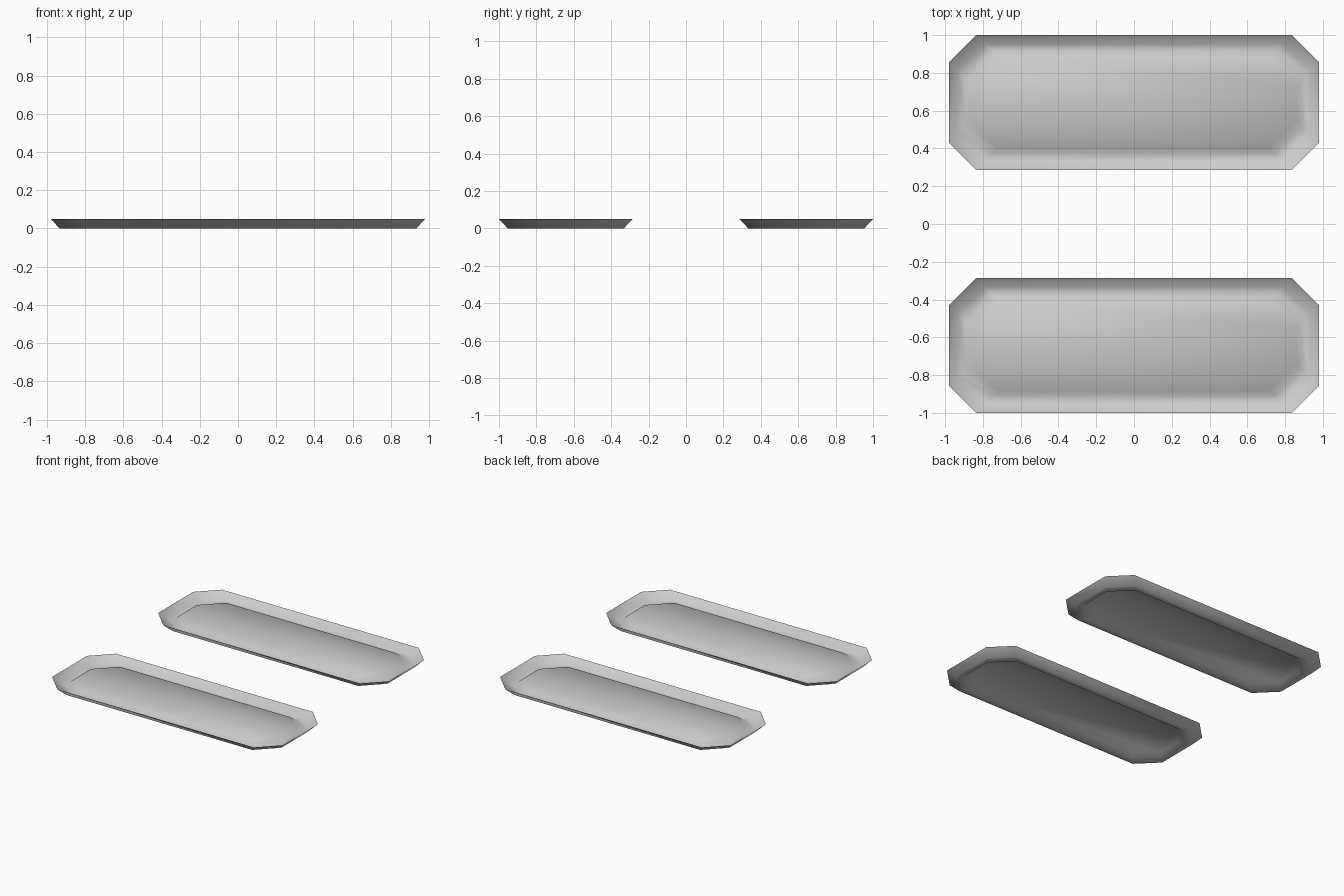
import bpy
import bmesh

cube = bpy.data.objects.get("Cube")
if cube:
    bpy.data.objects.remove(cube, do_unlink=True)

# Plain light grey material
grey = bpy.data.materials.new("light grey")
grey.use_nodes = True
colour = (0.6, 0.6, 0.6, 1)
grey.diffuse_color = colour
grey.node_tree.nodes["Principled BSDF"].inputs["Base Color"].default_value = colour

CUT = 0.145  # corner cut shared by every ring


def octagon(bm, hx, hy, z):
    """Ring of vertices for a rectangle with cut corners."""
    cx, cy = hx - CUT, hy - CUT
    quarter = [(hx, -cy), (hx, cy), (cx, hy), (-cx, hy)]
    outline = quarter + [(-x, -y) for x, y in quarter]
    return [bm.verts.new((x, y, z)) for x, y in outline]


def make_tray(name, y):
    bm = bmesh.new()
    # Rim, foot, inner foot and raised floor, as inset and height
    profile = [(0, 0.05), (0.047, 0), (0.09, 0), (0.117, 0.025)]
    rings = [octagon(bm, 0.98 - d, 0.357 - d, z) for d, z in profile]
    for outer, inner in zip(rings, rings[1:]):
        for i in range(8):
            j = (i + 1) % 8
            bm.faces.new((outer[i], outer[j], inner[j], inner[i]))
    bm.faces.new(rings[-1])
    for face in bm.faces:
        face.smooth = True
    mesh = bpy.data.meshes.new(name)
    bm.to_mesh(mesh)
    bm.free()
    mesh.materials.append(grey)
    tray = bpy.data.objects.new(name, mesh)
    tray.location.y = y
    bpy.context.collection.objects.link(tray)


make_tray("front_tray", -0.643)
make_tray("back_tray", 0.643)
